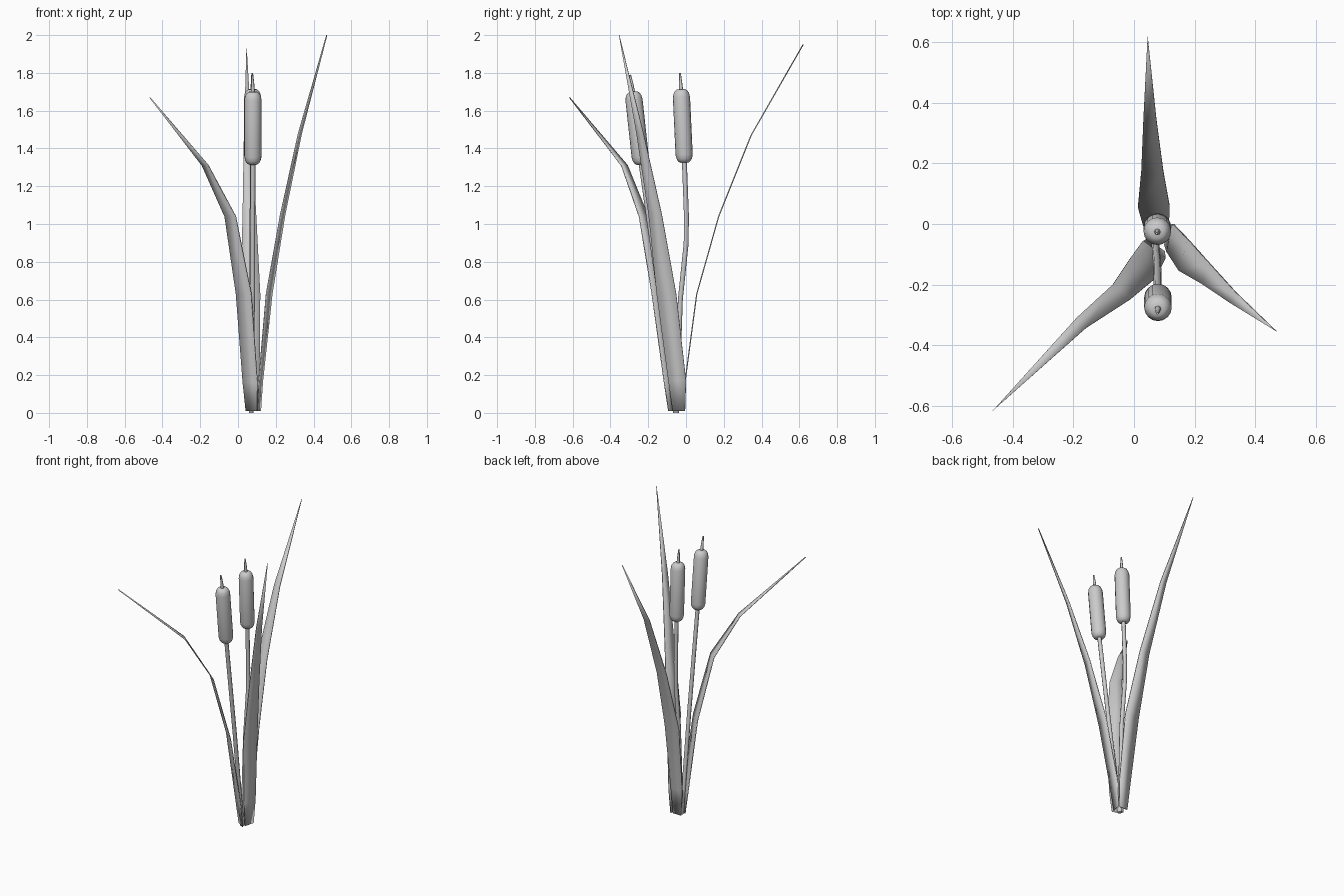
import bpy, bmesh, math
from mathutils import Vector

cube = bpy.data.objects.get("Cube")
if cube:
    bpy.data.objects.remove(cube, do_unlink=True)

grey = bpy.data.materials.new("plain_grey")
grey.use_nodes = True
grey.diffuse_color = (0.6, 0.6, 0.6, 1)
grey.node_tree.nodes["Principled BSDF"].inputs["Base Color"].default_value = (0.6, 0.6, 0.6, 1)


def finish(name, bm, angle):
    """Turn a bmesh into a smooth-shaded object."""
    bmesh.ops.recalc_face_normals(bm, faces=bm.faces)
    mesh = bpy.data.meshes.new(name)
    bm.to_mesh(mesh)
    bm.free()
    mesh.materials.append(grey)
    obj = bpy.data.objects.new(name, mesh)
    bpy.context.collection.objects.link(obj)
    bpy.ops.object.select_all(action='DESELECT')
    obj.select_set(True)
    bpy.context.view_layer.objects.active = obj
    bpy.ops.object.shade_smooth_by_angle(angle=math.radians(angle))
    return obj


def tube(name, path, radii, sides):
    """Round tube with a radius for each path point."""
    bm = bmesh.new()
    pts = [Vector(p) for p in path]
    rings = []
    for i, (p, r) in enumerate(zip(pts, radii)):
        along = (pts[min(i + 1, len(pts) - 1)] - pts[max(i - 1, 0)]).normalized()
        u = Vector((0, 1, 0)).cross(along).normalized()
        v = along.cross(u)
        turns = [2 * math.pi * k / sides for k in range(sides)]
        rings.append([bm.verts.new(p + r * (u * math.cos(a) + v * math.sin(a))) for a in turns])
    for a, b in zip(rings, rings[1:]):
        for k in range(sides):
            n = (k + 1) % sides
            bm.faces.new((a[k], a[n], b[n], b[k]))
    bm.faces.new(rings[0])
    bm.faces.new(rings[-1])
    return finish(name, bm, 50)


def leaf(name, rows, tip):
    """Thin blade: rows of (z, left edge xy, right edge xy), ending in a point."""
    bm = bmesh.new()
    pairs = [[bm.verts.new((*side, z)) for side in sides] for z, *sides in rows]
    for a, b in zip(pairs, pairs[1:]):
        bm.faces.new((a[0], a[1], b[1], b[0]))
    bm.faces.new((*pairs[-1], bm.verts.new(tip)))
    obj = finish(name, bm, 40)
    thick = obj.modifiers.new("thickness", 'SOLIDIFY')
    thick.thickness = 0.006
    thick.offset = 0


def cattail(name, stem, bottom, top, spike_tip):
    """Stem, rounded seed head and thin spike."""
    bottom, top = Vector(bottom), Vector(top)
    tube(name + "_stem", stem + [bottom.lerp(top, 0.1)], [0.013] * (len(stem) + 1), 8)
    # Profile of the head: fraction of length, radius
    end = [(0, 0.022), (0.02, 0.033), (0.055, 0.041), (0.11, 0.0455)]
    profile = end + [(1 - t, r) for t, r in reversed(end)]
    tube(name + "_head", [bottom.lerp(top, t) for t, r in profile], [r for t, r in profile], 16)
    tube(name + "_spike", [bottom.lerp(top, 0.97), top.lerp(Vector(spike_tip), 0.5), spike_tip],
         [0.011, 0.008, 0.004], 8)


# Cattails
cattail("rear_cattail",
        [(0.07, -0.05, 0), (0.075, -0.03, 0.6), (0.075, 0.001, 0.9), (0.075, 0.002, 1.05)],
        (0.077, -0.008, 1.325), (0.077, -0.026, 1.713), (0.075, -0.032, 1.80))
cattail("front_cattail",
        [(0.07, -0.055, 0), (0.077, -0.145, 0.66)],
        (0.079, -0.238, 1.315), (0.079, -0.28, 1.70), (0.077, -0.295, 1.79))

# Leaves
leaf("back_leaf", [
    (0.01, (0.045, -0.012), (0.105, -0.012)),
    (0.18, (0.03, -0.003), (0.115, -0.003)),
    (0.63, (0.013, 0.057), (0.118, 0.057)),
    (1.04, (0.024, 0.173), (0.097, 0.173)),
    (1.47, (0.031, 0.345), (0.074, 0.345))],
    (0.045, 0.62, 1.95))
leaf("left_leaf", [
    (0.01, (0.102, -0.07), (0.119, -0.005)),
    (0.17, (0.11, -0.093), (0.13, 0)),
    (0.63, (0.15, -0.155), (0.18, -0.052)),
    (1.05, (0.225, -0.198), (0.248, -0.128)),
    (1.48, (0.32, -0.262), (0.336, -0.225))],
    (0.47, -0.354, 2.0))
leaf("right_leaf", [
    (0.01, (0.042, -0.05), (0.1, -0.092)),
    (0.16, (0.026, -0.06), (0.103, -0.115)),
    (0.63, (-0.01, -0.11), (0.07, -0.18)),
    (1.04, (-0.07, -0.2), (-0.012, -0.248)),
    (1.31, (-0.19, -0.31), (-0.157, -0.342))],
    (-0.467, -0.617, 1.67))
